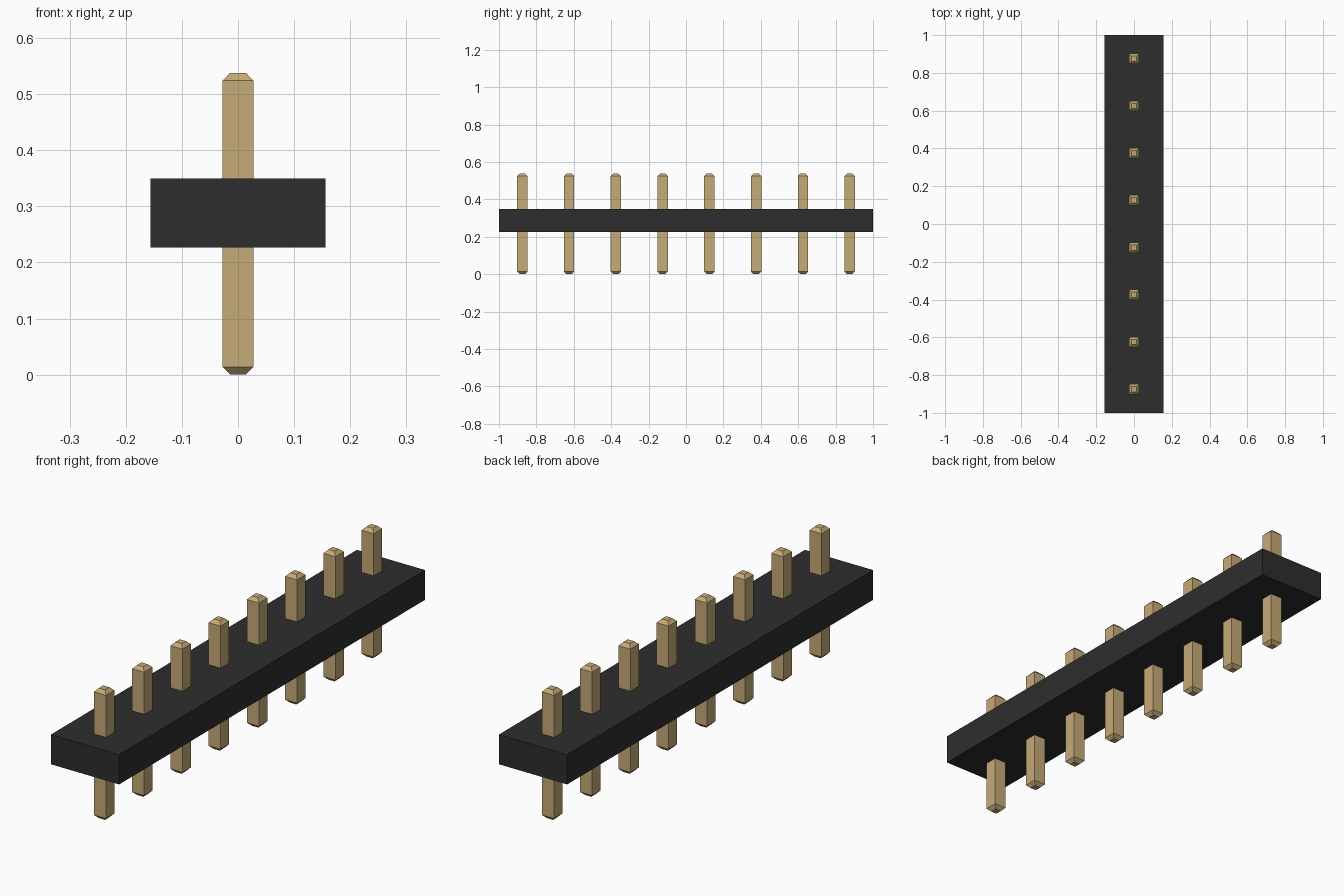
import bpy
import bmesh

cube = bpy.data.objects.get("Cube")
if cube:
    bpy.data.objects.remove(cube, do_unlink=True)

BODY_HALF_WIDTH, BODY_BOTTOM, BODY_TOP = 0.156, 0.227, 0.35
PIN_COUNT, PITCH = 8, 0.25
PIN_HALF, TIP_HALF = 0.0275, 0.014
PIN_HEIGHT, TIP_HEIGHT = 0.538, 0.014


def make_material(name, color):
    mat = bpy.data.materials.new(name)
    mat.use_nodes = True
    mat.diffuse_color = (*color, 1)
    mat.node_tree.nodes["Principled BSDF"].inputs["Base Color"].default_value = (*color, 1)
    return mat


def stack_squares(name, sections, mat, y=0):
    """Loft rectangular sections given as (half x, half y, z) and cap both ends."""
    bm = bmesh.new()
    rings = [[bm.verts.new((sx * hx, sy * hy, z))
              for sx, sy in ((-1, -1), (1, -1), (1, 1), (-1, 1))]
             for hx, hy, z in sections]
    for low, high in zip(rings, rings[1:]):
        for i in range(4):
            j = (i + 1) % 4
            bm.faces.new((low[i], low[j], high[j], high[i]))
    bm.faces.new(rings[0][::-1])
    bm.faces.new(rings[-1])
    mesh = bpy.data.meshes.new(name)
    bm.to_mesh(mesh)
    bm.free()
    mesh.materials.append(mat)
    obj = bpy.data.objects.new(name, mesh)
    obj.location.y = y
    bpy.context.collection.objects.link(obj)
    return obj


black = make_material("black plastic", (0.027, 0.027, 0.027))
gold = make_material("gold metal", (0.565, 0.405, 0.187))

# Insulating strip
stack_squares("housing", [(BODY_HALF_WIDTH, 1, BODY_BOTTOM),
                          (BODY_HALF_WIDTH, 1, BODY_TOP)], black)

# Row of square pins with chamfered ends
pin_profile = [(TIP_HALF, TIP_HALF, 0),
               (PIN_HALF, PIN_HALF, TIP_HEIGHT),
               (PIN_HALF, PIN_HALF, PIN_HEIGHT - TIP_HEIGHT),
               (TIP_HALF, TIP_HALF, PIN_HEIGHT)]
for n in range(PIN_COUNT):
    stack_squares(f"pin_{n + 1}", pin_profile, gold, (n - (PIN_COUNT - 1) / 2) * PITCH)
